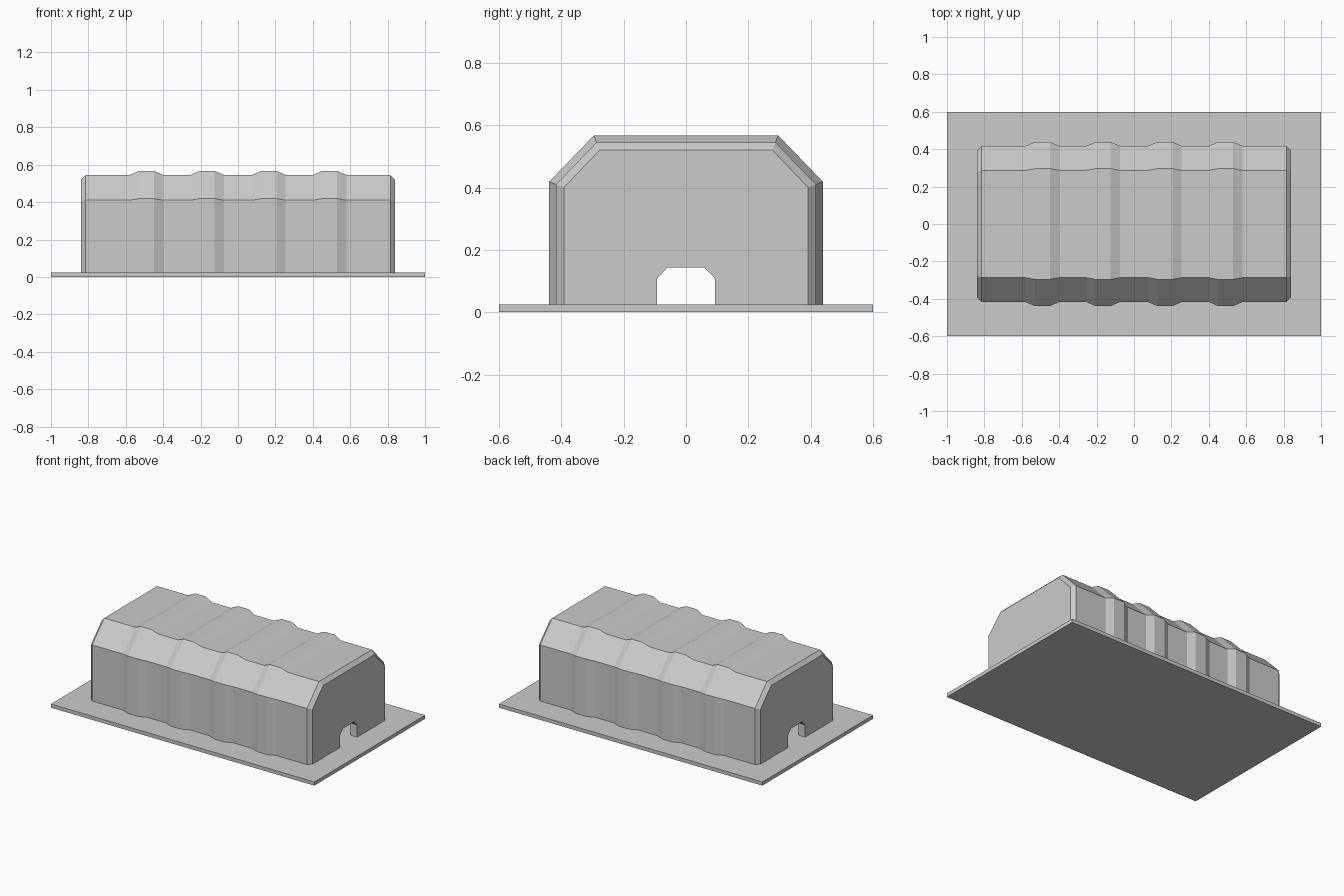
import bpy, bmesh

if "Cube" in bpy.data.objects:
    bpy.data.objects.remove(bpy.data.objects["Cube"])

RIBS = (-0.49, -0.165, 0.165, 0.49)
FLOOR = 0.025


def section(d, bottom):
    # chamfered arch outline, grown by d
    half = [(0.417 + d, bottom), (0.417 + d, 0.41 + 0.4 * d), (0.287 + 0.4 * d, 0.545 + d)]
    return half + [(-y, z) for y, z in reversed(half)]


def loft(name, rings):
    # rings: list of (x, outline), skinned together and capped
    bm = bmesh.new()
    loops = [[bm.verts.new((x, y, z)) for y, z in pts] for x, pts in rings]
    n = len(loops[0])
    for a, b in zip(loops, loops[1:]):
        for i in range(n):
            j = (i + 1) % n
            bm.faces.new((a[i], a[j], b[j], b[i]))
    bm.faces.new(loops[0])
    bm.faces.new(loops[-1])
    bmesh.ops.recalc_face_normals(bm, faces=bm.faces)
    mesh = bpy.data.meshes.new(name)
    bm.to_mesh(mesh)
    bm.free()
    ob = bpy.data.objects.new(name, mesh)
    bpy.context.collection.objects.link(ob)
    return ob


def hut_rings(inset, end, bottom):
    # bevelled ends with raised ribs in between
    stations = [(-end, -0.025), (-end + 0.025, 0)]
    for c in RIBS:
        stations += [(c - 0.09, 0), (c - 0.04, 0.022), (c + 0.04, 0.022), (c + 0.09, 0)]
    stations += [(end - 0.025, 0), (end, -0.025)]
    return [(x, section(d - inset, bottom)) for x, d in stations]


# Base plate
plate = [(-0.6, 0), (0.6, 0), (0.6, FLOOR), (-0.6, FLOOR)]
loft("base_plate", [(-1, plate), (1, plate)])

# Hut shell, hollowed out, with a doorway at each end
shell = loft("hut_shell", hut_rings(0, 0.84, FLOOR))
room = loft("room_cutter", hut_rings(0.05, 0.79, -0.05))
arch = [(0.093, -0.05), (0.093, 0.108), (0.06, 0.143), (-0.06, 0.143), (-0.093, 0.108), (-0.093, -0.05)]
doors = loft("doorway_cutter", [(-1, arch), (1, arch)])
for cutter in (room, doors):
    cutter.hide_render = True
    cutter.hide_set(True)
    mod = shell.modifiers.new(cutter.name, 'BOOLEAN')
    mod.operation = 'DIFFERENCE'
    mod.solver = 'EXACT'
    mod.object = cutter
